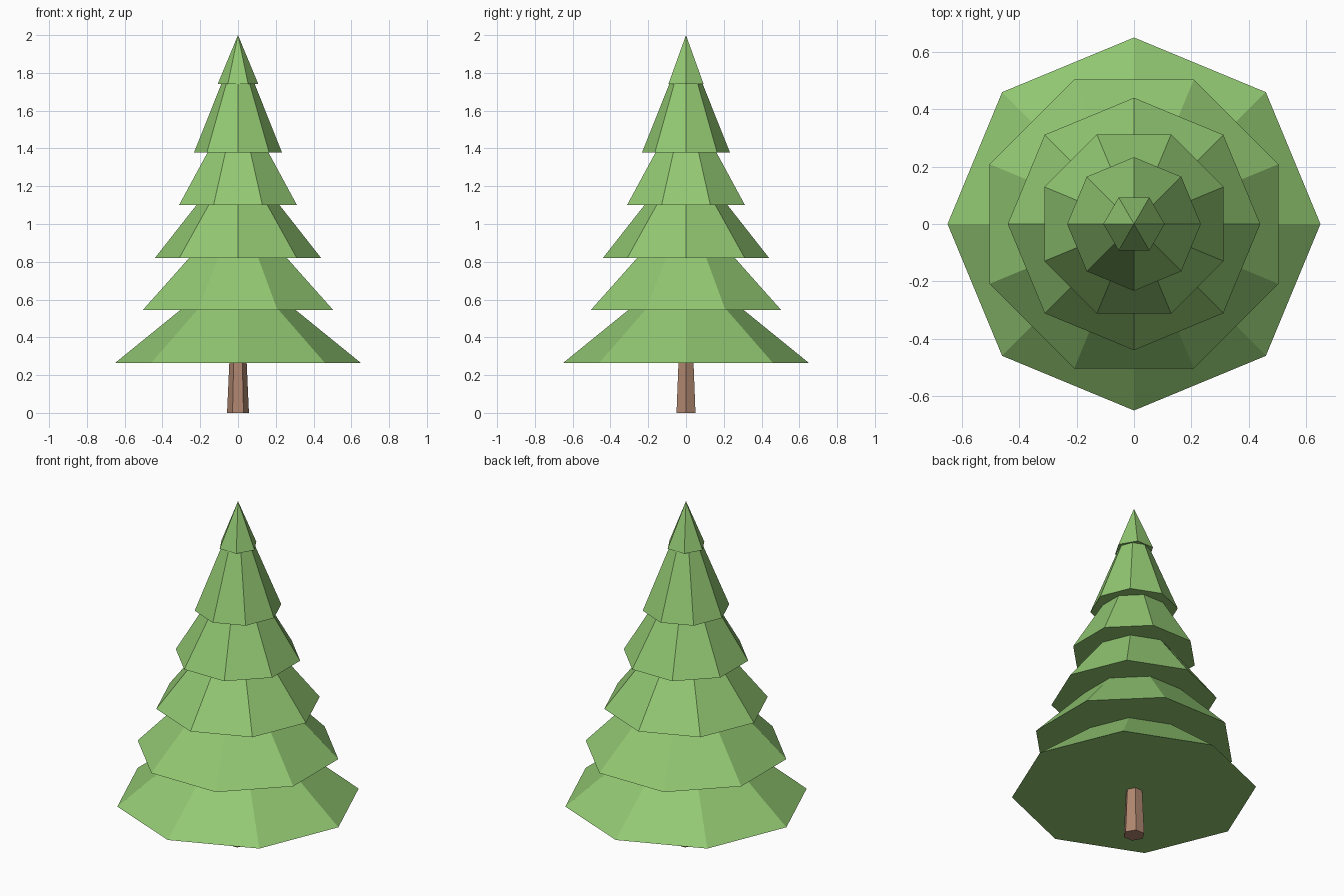
import bpy, math

if "Cube" in bpy.data.objects:
    bpy.data.objects.remove(bpy.data.objects["Cube"])


def material(name, rgb):
    m = bpy.data.materials.new(name)
    m.diffuse_color = (*rgb, 1.0)
    m.use_nodes = True
    m.node_tree.nodes["Principled BSDF"].inputs["Base Color"].default_value = m.diffuse_color
    return m


green = material("leaf green", (0.29, 0.58, 0.17))
brown = material("bark brown", (0.43, 0.24, 0.16))


def frustum(name, sides, r0, r1, z0, z1, turn, mat):
    """Flat-faced cone section; a zero top radius gives a point. Turn is in degrees from +x."""
    def ring(r, z):
        return [(r * math.cos(math.radians(turn) + math.tau * i / sides),
                 r * math.sin(math.radians(turn) + math.tau * i / sides), z)
                for i in range(sides)]
    n = sides
    verts = ring(r0, z0)
    faces = [tuple(reversed(range(n)))]
    if r1 > 0:
        verts += ring(r1, z1)
        faces += [(i, (i + 1) % n, n + (i + 1) % n, n + i) for i in range(n)]
        faces.append(tuple(range(n, 2 * n)))
    else:
        verts.append((0, 0, z1))
        faces += [(i, (i + 1) % n, n) for i in range(n)]
    mesh = bpy.data.meshes.new(name)
    mesh.from_pydata(verts, [], faces)
    mesh.materials.append(mat)
    obj = bpy.data.objects.new(name, mesh)
    bpy.context.collection.objects.link(obj)
    return obj


# Tapered six-sided trunk
frustum("trunk", 6, 0.058, 0.046, 0.0, 0.265, 0, brown)

# Branch tiers, alternately turned: sides, bottom radius, top radius, bottom z, top z, turn
tiers = [
    (8, 0.65, 0.305, 0.265, 0.545, 0),
    (8, 0.545, 0.28, 0.545, 0.82, 22.5),
    (8, 0.44, 0.22, 0.82, 1.10, 0),
    (8, 0.338, 0.175, 1.10, 1.378, 22.5),
    (8, 0.233, 0.088, 1.378, 1.742, 0),
    (6, 0.107, 0.0, 1.742, 2.0, 0),
]
for i, (n, r0, r1, z0, z1, turn) in enumerate(tiers):
    frustum(f"branch_tier_{i + 1}", n, r0, r1, z0, z1, turn, green)
